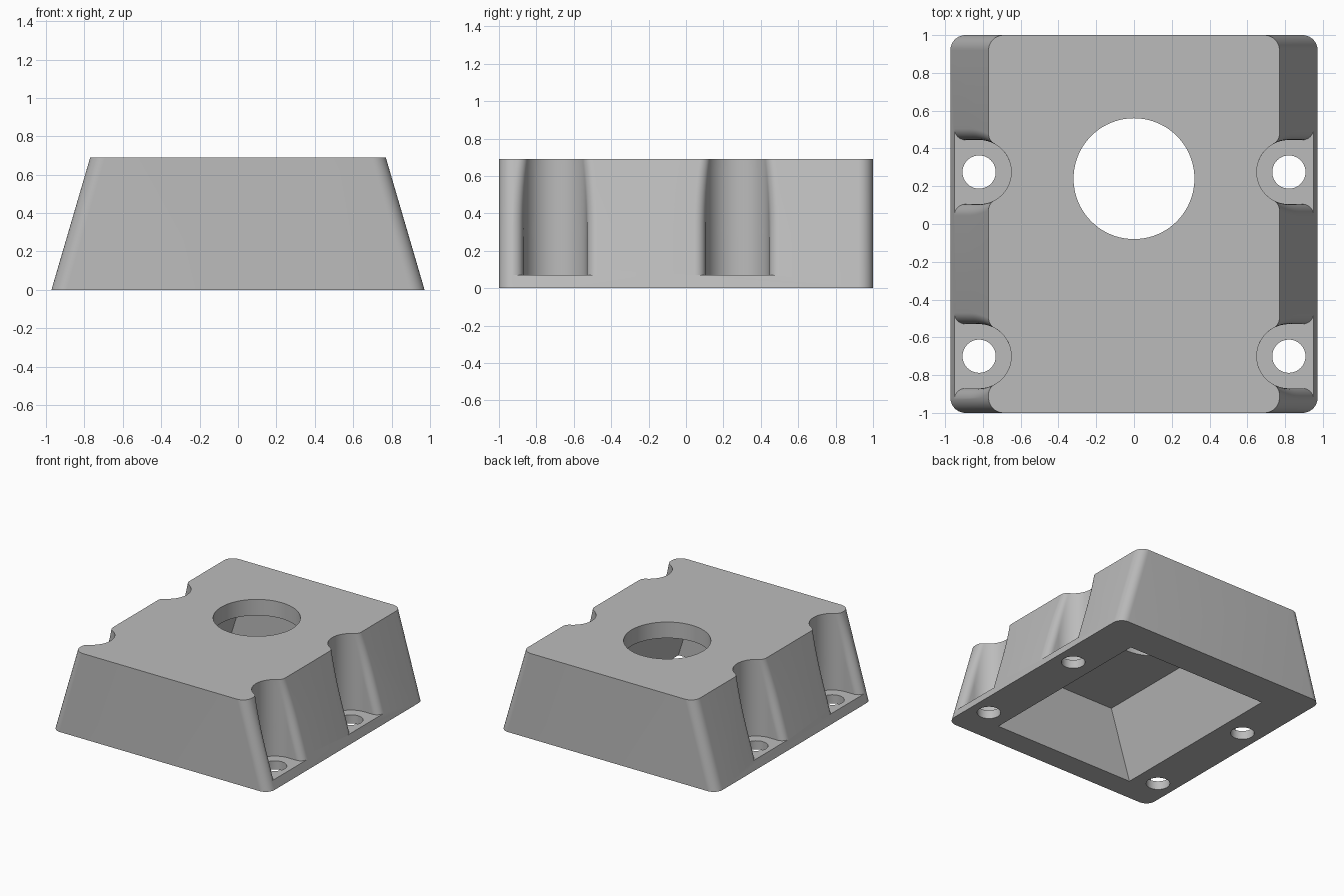
import bpy, bmesh, math

if "Cube" in bpy.data.objects:
    bpy.data.objects.remove(bpy.data.objects["Cube"])

H = 0.69                      # overall height
XB, XT = 0.972, 0.77          # half widths at the bottom and top
LEDGE = 0.07                  # height of the screw ledges
SCREW_X, SCREW_YS = 0.82, (0.275, -0.70)

grey = bpy.data.materials.new("plain grey")
grey.diffuse_color = (0.5, 0.5, 0.5, 1)
grey.use_nodes = True
grey.node_tree.nodes["Principled BSDF"].inputs["Base Color"].default_value = grey.diffuse_color


def half_width(z):
    return XB + (XT - XB) * z / H


def loft(name, rings):
    """Closed solid through rings of equal point count."""
    bm = bmesh.new()
    loops = [[bm.verts.new(p) for p in ring] for ring in rings]
    n = len(loops[0])
    for a, b in zip(loops, loops[1:]):
        for i in range(n):
            j = (i + 1) % n
            bm.faces.new((a[i], a[j], b[j], b[i]))
    bm.faces.new(loops[0][::-1])
    bm.faces.new(loops[-1])
    bmesh.ops.recalc_face_normals(bm, faces=bm.faces)
    mesh = bpy.data.meshes.new(name)
    bm.to_mesh(mesh)
    bm.free()
    ob = bpy.data.objects.new(name, mesh)
    bpy.context.collection.objects.link(ob)
    mesh.materials.append(grey)
    return ob


def arc(cx, cy, r, a0, a1, n):
    return [(cx + r * math.cos(a0 + (a1 - a0) * i / n),
             cy + r * math.sin(a0 + (a1 - a0) * i / n)) for i in range(n + 1)]


def rounded_rect(hx, hy, r, z):
    pts = []
    for k, (sx, sy) in enumerate(((1, 1), (-1, 1), (-1, -1), (1, -1))):
        a = k * math.pi / 2
        pts += arc(sx * (hx - r), sy * (hy - r), r, a, a + math.pi / 2, 10)
    return [(x, y, z) for x, y in pts]


def rect(hx, y0, y1, z):
    return [(hx, y0, z), (hx, y1, z), (-hx, y1, z), (-hx, y0, z)]


def cylinder(name, x, y, r, z0, z1, n):
    ring = arc(x, y, r, 0, 2 * math.pi, n)[:-1]
    return loft(name, [[(px, py, z) for px, py in ring] for z in (z0, z1)])


def notch_ring(side, y, z, R=0.17, r=0.06):
    """Round-ended slot whose mouth is filleted into the sloping side."""
    face = half_width(z)
    fx = face - r                                   # fillet centre
    d = min(fx - SCREW_X, 0)
    fy = math.sqrt((R + r) ** 2 - d * d)
    touch = math.atan2(fy, d)                       # where fillet meets the round
    half = [(1.2, fy)] + arc(fx, fy, r, 0, touch - math.pi, 10)
    half += arc(SCREW_X, 0, R, touch, math.pi, 20)
    full = half + [(px, -py) for px, py in half[-2::-1]]
    return [(side * px, y + py, z) for px, py in full]


def cut(target, cutter):
    cutter.hide_render = True
    mod = target.modifiers.new("cut", 'BOOLEAN')
    mod.operation, mod.solver, mod.object = 'DIFFERENCE', 'EXACT', cutter
    bpy.context.view_layer.objects.active = target
    bpy.ops.object.modifier_apply(modifier=mod.name)
    bpy.data.objects.remove(cutter, do_unlink=True)


# Tapered block with rounded upright edges
housing = loft("housing", [rounded_rect(XB, 1, 0.08, 0), rounded_rect(XT, 1, 0.08, H)])

# Hollow underside with sloping sides
slope = (0.635 - 0.46) / 0.56
cut(housing, loft("cavity_cutter", [rect(0.635 + 0.1 * slope, -0.81, 0.72, -0.1),
                                    rect(0.46, -0.81, 0.72, 0.56)]))

# Round opening in the top
cut(housing, cylinder("top_hole_cutter", 0, 0.24, 0.32, 0.4, 0.9, 80))

# Screw notches and screw holes
levels = [LEDGE + (H + 0.04 - LEDGE) * i / 14 for i in range(15)]
for side in (-1, 1):
    for y in SCREW_YS:
        cut(housing, loft("notch_cutter", [notch_ring(side, y, z) for z in levels]))
        cut(housing, cylinder("screw_hole_cutter", side * SCREW_X, y, 0.088, -0.1, 0.3, 40))

# Smooth curves, sharp edges
bpy.ops.object.select_all(action='DESELECT')
housing.select_set(True)
bpy.context.view_layer.objects.active = housing
bpy.ops.object.shade_smooth_by_angle(angle=math.radians(25))
